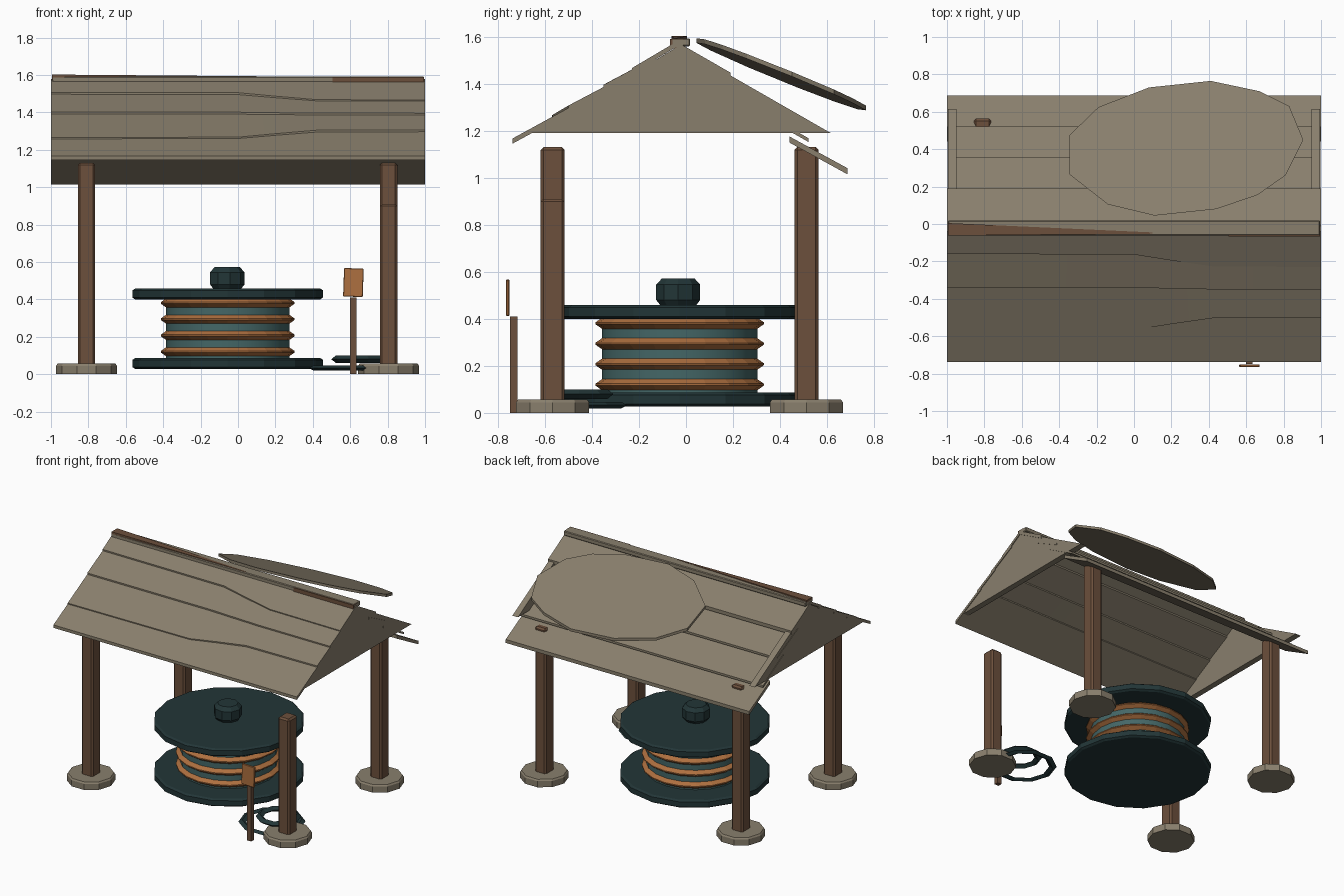
import bpy, bmesh, math
from mathutils import Vector, Matrix

cube = bpy.data.objects.get("Cube")
if cube:
    bpy.data.objects.remove(cube, do_unlink=True)


def material(name, rgb):
    m = bpy.data.materials.new(name)
    m.use_nodes = True
    m.diffuse_color = (*rgb, 1)
    m.node_tree.nodes["Principled BSDF"].inputs["Base Color"].default_value = (*rgb, 1)
    return m


TAUPE = material("weathered taupe", (0.25, 0.212, 0.152))
WOOD = material("brown wood", (0.15, 0.08, 0.045))
DARK = material("dark green metal", (0.016, 0.036, 0.038))
TEAL = material("teal core", (0.058, 0.135, 0.135))
ORANGE = material("orange rope", (0.42, 0.16, 0.05))


def finish(name, bm, mat, smooth=False):
    bmesh.ops.recalc_face_normals(bm, faces=bm.faces)
    me = bpy.data.meshes.new(name)
    bm.to_mesh(me)
    bm.free()
    ob = bpy.data.objects.new(name, me)
    bpy.context.collection.objects.link(ob)
    me.materials.append(mat)
    if smooth:
        bpy.ops.object.select_all(action='DESELECT')
        ob.select_set(True)
        bpy.context.view_layer.objects.active = ob
        bpy.ops.object.shade_smooth_by_angle(angle=math.radians(35))
    return ob


def box(name, center, size, mat, bevel=0, tilt=None):
    bm = bmesh.new()
    bmesh.ops.create_cube(bm, size=1, matrix=Matrix.Diagonal((*size, 1)))
    if bevel:
        bmesh.ops.bevel(bm, geom=bm.edges[:], offset=bevel, segments=1, affect='EDGES')
    if tilt:
        bmesh.ops.transform(bm, matrix=tilt, verts=bm.verts)
    bmesh.ops.translate(bm, vec=center, verts=bm.verts)
    return finish(name, bm, mat)


def lathe(name, center, profile, sides, mat, closed=False, smooth=False):
    """Revolve (radius, z) points about a vertical axis."""
    bm = bmesh.new()
    rings = []
    for r, z in profile:
        rings.append([bm.verts.new((center[0] + r * math.cos(math.tau * i / sides),
                                    center[1] + r * math.sin(math.tau * i / sides), z))
                      for i in range(sides)])
    pairs = list(zip(rings, rings[1:]))
    if closed:
        pairs.append((rings[-1], rings[0]))
    else:
        bm.faces.new(rings[0])
        bm.faces.new(rings[-1])
    for a, b in pairs:
        for i in range(sides):
            j = (i + 1) % sides
            bm.faces.new((a[i], a[j], b[j], b[i]))
    return finish(name, bm, mat, smooth)


def slab(name, outline, thickness, mat):
    """Extrude a planar outline along the given vector."""
    bm = bmesh.new()
    face = bm.faces.new([bm.verts.new(p) for p in outline])
    new = bmesh.ops.extrude_face_region(bm, geom=[face])["geom"]
    bmesh.ops.translate(bm, vec=thickness, verts=[v for v in new if isinstance(v, bmesh.types.BMVert)])
    return finish(name, bm, mat)


def plank(name, top, bottom_left, bottom_right, half=1.0, thick=0.022):
    """Roof board along x; its lower edge bends from one height to another."""
    bm = bmesh.new()
    rows = []
    for x, f in ((-half, 0), (0, 0.05), (0.2, 0.5), (0.42, 0.95), (half, 1)):
        low = Vector(bottom_left).lerp(Vector(bottom_right), f)
        pts = [(x, *top), (x, *low), (x, low.x, low.y - thick), (x, top[0], top[1] - thick)]
        rows.append([bm.verts.new(p) for p in pts])
    for a, b in zip(rows, rows[1:]):
        for i in range(4):
            j = (i + 1) % 4
            bm.faces.new((a[i], a[j], b[j], b[i]))
    bm.faces.new(rows[0])
    bm.faces.new(rows[-1])
    return finish(name, bm, TAUPE, True)


# Posts on round footings; one front post is broken off short
for side, x in (("right", -0.81), ("left", 0.805)):
    for end, y in (("front", -0.567), ("back", 0.512)):
        h = 0.91 if (side, end) == ("left", "front") else 1.13
        box(f"{end}_{side}_post", (x, y, h / 2 + 0.01), (0.093, 0.102, h - 0.02), WOOD, 0.012)
        lathe(f"{end}_{side}_footing", (x, y), [(0.163, 0), (0.163, 0.045), (0.155, 0.056)], 10, TAUPE)


# Front roof boards, lapped like shingles
def slope(y, drop=0.0):
    return (y, 1.578 - 0.59 * abs(y + 0.04) - drop)


front = [(-0.04, -0.16, -0.23), (-0.13, -0.34, -0.35), (-0.31, -0.57, -0.5), (-0.46, -0.737, -0.737)]
for n, (a, b, c) in enumerate(front):
    plank(f"front_roof_board_{n + 1}", slope(a, 0.012 if n else 0), slope(b), slope(c))

# Back roof boards, the lower ones slipping down
back = [((-0.04, 1.578), (0.19, 1.446), 1.0),
        ((0.11, 1.435), (0.355, 1.31), 0.998),
        ((0.28, 1.305), (0.52, 1.168), 0.998),
        ((0.44, 1.175), (0.687, 1.04), 1.0)]
for n, (a, b, half) in enumerate(back):
    plank(f"back_roof_board_{n + 1}", a, b, b, half, 0.016 if n in (1, 2) else 0.026)

# Gable walls
for side, x in (("right", -0.995), ("left", 0.95)):
    slab(f"{side}_gable", [(x, -0.655, 1.19), (x, 0.615, 1.19), (x, -0.03, 1.56)], (0.045, 0, 0), TAUPE)

# Ridge cap with the beam showing through at one end
box("ridge_cap", (0, -0.022, 1.575), (1.99, 0.08, 0.034), TAUPE, 0.005)
slab("ridge_beam", [(-0.995, -0.062, 1.602), (-0.995, 0.005, 1.602), (0.1, -0.045, 1.593), (0.1, -0.052, 1.593)],
     (0, 0, -0.03), WOOD)
box("ridge_beam_end", (0.75, -0.04, 1.57), (0.49, 0.055, 0.04), WOOD)

# Loose cover sheet lifted above the back slope
rim = [(0.41, 0.765), (0.67, 0.71), (0.83, 0.63), (0.905, 0.45), (0.81, 0.26), (0.66, 0.155), (0.44, 0.08),
       (0.11, 0.045), (-0.14, 0.105), (-0.345, 0.265), (-0.345, 0.475), (-0.19, 0.625), (0.08, 0.73)]
slab("loose_cover", [(x, y, 1.45 - 0.41 * (y - 0.405) + 0.03 * (x - 0.28)) for x, y in rim],
     (0, 0, -0.02), TAUPE)

# Cable spool: two flanges, core, rope turns, hub cap
hub = (-0.055, -0.027)
for name, z in (("lower_flange", 0.028), ("upper_flange", 0.4)):
    lathe(name, hub, [(0.495, z), (0.51, z + 0.01), (0.51, z + 0.048), (0.495, z + 0.058)], 16, DARK)
lathe("spool_core", hub, [(0.33, 0.08), (0.33, 0.41)], 20, TEAL, smooth=True)
for n in range(4):
    z = 0.12 + n * 0.087
    lathe(f"rope_turn_{n + 1}", hub,
          [(0.315, z - 0.034), (0.358, z - 0.004), (0.358, z + 0.004), (0.315, z + 0.034)],
          20, ORANGE, True)
lathe("hub_cap", (-0.06, -0.033), [(0.075, 0.455), (0.095, 0.48), (0.095, 0.545), (0.07, 0.572)], 9, DARK)

# Hose loops lying by the broken post
for name, c, r, z, t in (("outer_loop", (0.605, -0.465), 0.2, 0.033, 0.014),
                         ("inner_loop", (0.652, -0.455), 0.128, 0.08, 0.02)):
    lathe(name, c, [(r - 0.026, z), (r, z - t), (r + 0.026, z), (r, z + t)], 10, DARK, True)

# Small sign
box("sign_stake", (0.616, -0.733, 0.205), (0.034, 0.032, 0.41), WOOD)
box("sign_board", (0.617, -0.758, 0.49), (0.105, 0.014, 0.152), ORANGE, 0.003,
    Matrix.Rotation(math.radians(2), 4, 'Y'))
